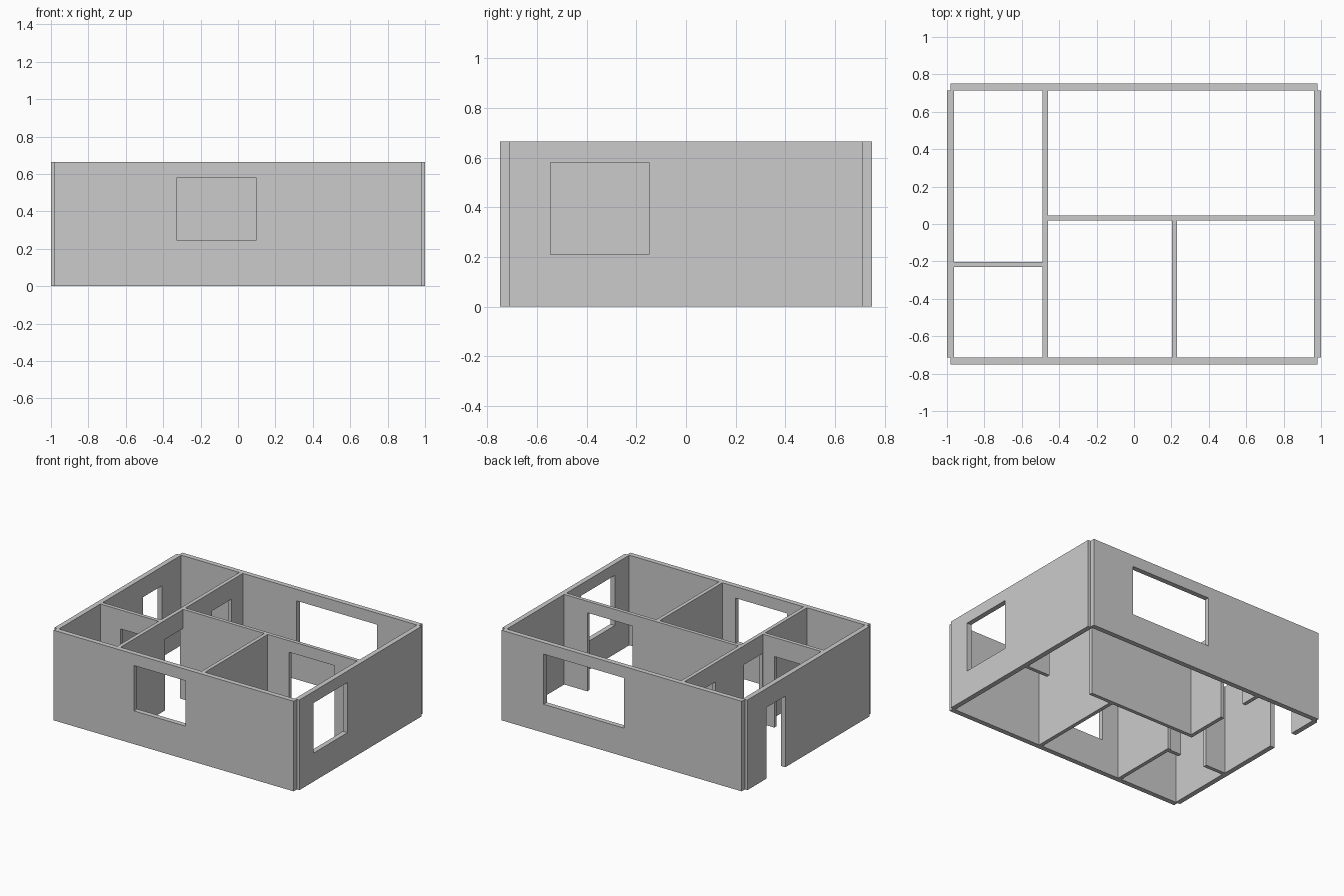
import bpy, bmesh

if "Cube" in bpy.data.objects:
    bpy.data.objects.remove(bpy.data.objects["Cube"])

H = 0.665      # wall height
DOOR = 0.525   # door head height


def wall(name, axis, a, b, lo, hi, opening_list=()):
    """Wall along axis from a to b, thickness lo..hi, with sorted openings (start, end, sill, head)."""
    # grid of cells along the wall; openings are left out, so the shell stays watertight
    us = sorted({a, b, *[v for o in opening_list for v in o[:2]]})
    zs = sorted({0, H, *[v for o in opening_list for v in o[2:]]})

    def solid(i, j):
        if not (0 <= i < len(us) - 1 and 0 <= j < len(zs) - 1):
            return False
        u, z = (us[i] + us[i + 1]) / 2, (zs[j] + zs[j + 1]) / 2
        return not any(o[0] < u < o[1] and o[2] < z < o[3] for o in opening_list)

    bm = bmesh.new()

    def face(*pts):
        bm.faces.new([bm.verts.new((u, t, z) if axis == "x" else (t, u, z)) for u, t, z in pts])

    for i in range(len(us) - 1):
        for j in range(len(zs) - 1):
            if not solid(i, j):
                continue
            u0, u1, z0, z1 = us[i], us[i + 1], zs[j], zs[j + 1]
            for t in (lo, hi):
                face((u0, t, z0), (u1, t, z0), (u1, t, z1), (u0, t, z1))
            for di, u in ((-1, u0), (1, u1)):
                if not solid(i + di, j):
                    face((u, lo, z0), (u, hi, z0), (u, hi, z1), (u, lo, z1))
            for dj, z in ((-1, z0), (1, z1)):
                if not solid(i, j + dj):
                    face((u0, lo, z), (u1, lo, z), (u1, hi, z), (u0, hi, z))
    bmesh.ops.remove_doubles(bm, verts=bm.verts, dist=1e-5)
    bmesh.ops.recalc_face_normals(bm, faces=bm.faces)
    # merge the flat cells into clean faces
    bmesh.ops.dissolve_limit(bm, angle_limit=0.01, verts=bm.verts, edges=bm.edges)
    mesh = bpy.data.meshes.new(name)
    bm.to_mesh(mesh)
    bm.free()
    bpy.context.collection.objects.link(bpy.data.objects.new(name, mesh))


# Outer walls with windows and the entrance door
wall("front_wall", "x", -0.98, 0.98, -0.75, -0.713, [(-0.325, 0.097, 0.245, 0.58)])
wall("back_wall", "x", -0.98, 0.98, 0.713, 0.75, [(-0.02, 0.638, 0.21, 0.58)])
wall("left_wall", "y", -0.713, 0.713, -1.0, -0.963, [(0.27, 0.49, 0, DOOR)])
wall("right_wall", "y", -0.713, 0.713, 0.963, 1.0, [(-0.545, -0.15, 0.21, 0.58)])

# Inner partitions with doorways
wall("hall_partition", "y", -0.713, 0.713, -0.488, -0.46,
     [(-0.195, 0.018, 0, DOOR), (0.355, 0.58, 0, DOOR)])
wall("cross_partition", "x", -0.46, 0.963, 0.018, 0.045, [(0.405, 0.775, 0, 0.58)])
wall("room_partition", "y", -0.713, 0.018, 0.202, 0.23)
wall("bathroom_partition", "x", -0.963, -0.488, -0.23, -0.202, [(-0.80, -0.58, 0, DOOR)])
